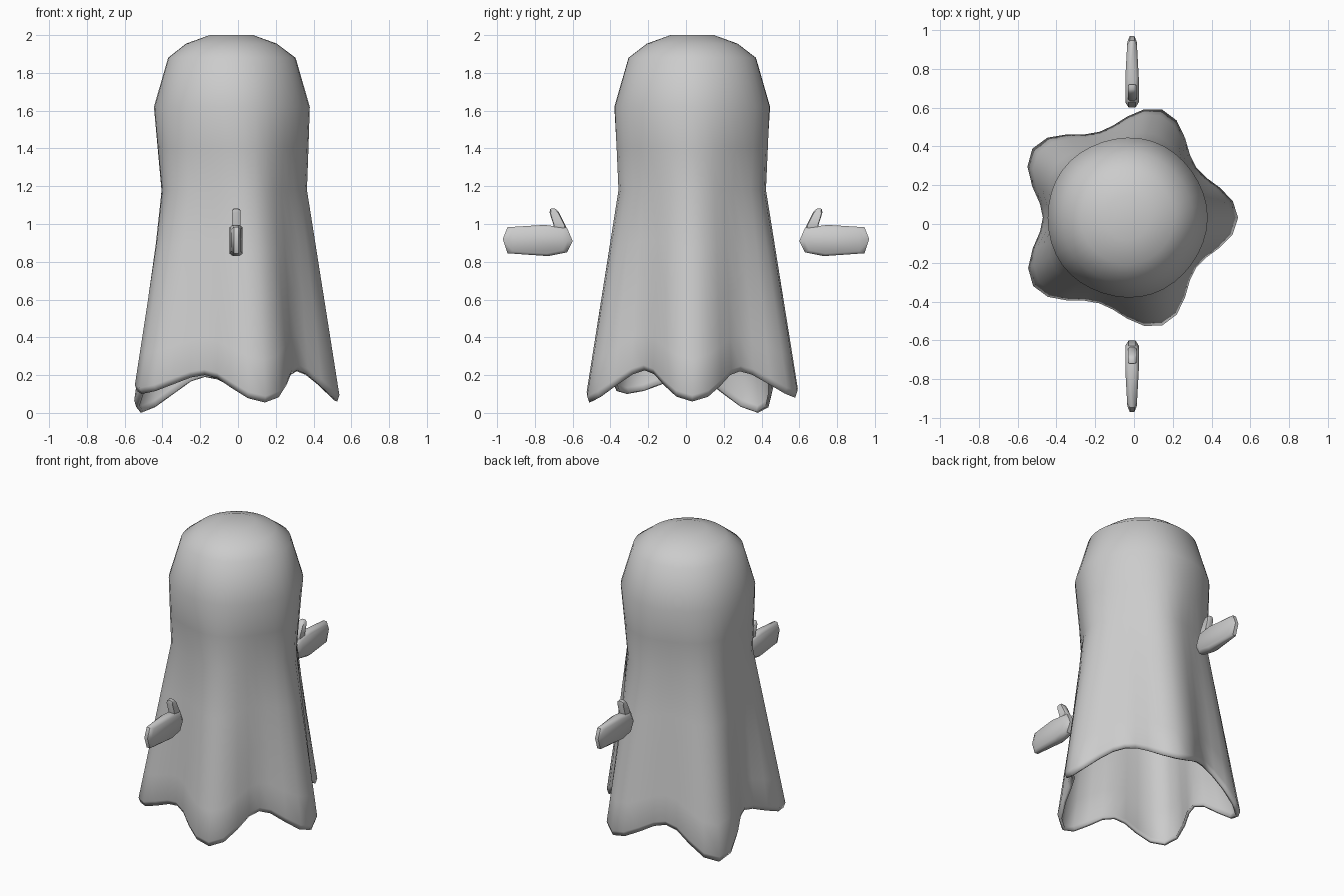
import bpy, bmesh, math

if "Cube" in bpy.data.objects:
    bpy.data.objects.remove(bpy.data.objects["Cube"])

CX, CY = -0.035, 0.033
N = 40
# five hem points: height and reach, starting at +x
TIP_Z = [0.06, 0.08, 0.0, 0.10, 0.055]
TIP_R = [0.572, 0.585, 0.605, 0.60, 0.585]
VALLEY_Z = [0.22, 0.19, 0.20, 0.20, 0.225]
VALLEY_R = [0.44, 0.465, 0.435, 0.465, 0.44]


def make_object(name, bm):
    bmesh.ops.recalc_face_normals(bm, faces=bm.faces)
    me = bpy.data.meshes.new(name)
    bm.to_mesh(me)
    bm.free()
    ob = bpy.data.objects.new(name, me)
    bpy.context.collection.objects.link(ob)
    return ob


def smooth(ob, angle):
    bpy.ops.object.select_all(action='DESELECT')
    ob.select_set(True)
    bpy.context.view_layer.objects.active = ob
    bpy.ops.object.shade_smooth_by_angle(angle=math.radians(angle))


def hem(a):
    """Fold weight (1 at a point, 0 in a valley), reach and height of the hem."""
    u = a / math.radians(72)
    tip = int(round(u)) % 5
    valley = int(math.floor(u)) % 5
    w = (0.5 + 0.5 * math.cos(5 * a)) ** 1.1
    r = VALLEY_R[valley] + (TIP_R[tip] - VALLEY_R[valley]) * w
    z = VALLEY_Z[valley] + (TIP_Z[tip] - VALLEY_Z[valley]) * w
    return w, r, z


# draped sheet: (height, valley radius, ridge radius), then a scalloped hem
bm = bmesh.new()
profile = [(2.0, 0.115, 0.115), (1.955, 0.24, 0.24), (1.88, 0.335, 0.34),
           (1.62, 0.41, 0.415), (1.40, 0.39, 0.408), (1.18, 0.37, 0.40)]
rings = []
for z, r0, r1 in profile:
    ring = []
    for i in range(N):
        a = 2 * math.pi * i / N
        r = r0 + (r1 - r0) * hem(a)[0]
        ring.append(bm.verts.new((CX + r * math.cos(a), CY + r * math.sin(a), z)))
    rings.append(ring)
for f in (0.28, 0.55, 0.8, 0.97, 1.0):
    ring = []
    for i in range(N):
        a = 2 * math.pi * i / N
        w, r, z = hem(a)
        top = 0.37 + 0.03 * w
        rr = top + (r - top) * min(1, f * 1.03) - (0.012 if f == 1 else 0)
        ring.append(bm.verts.new((CX + rr * math.cos(a), CY + rr * math.sin(a),
                                  1.18 + (z - 1.18) * f)))
    rings.append(ring)
for upper, lower in zip(rings, rings[1:]):
    for i in range(N):
        j = (i + 1) % N
        bm.faces.new((upper[i], lower[i], lower[j], upper[j]))
bm.faces.new(rings[0])
sheet = make_object("sheet_body", bm)
cloth = sheet.modifiers.new("cloth_thickness", 'SOLIDIFY')
cloth.thickness = 0.018
cloth.offset = -1
smooth(sheet, 60)


def slab(bm, outline, cx, half, shrink):
    """Flat rounded piece: outline in (y, z), with smaller side faces."""
    my = sum(p[0] for p in outline) / len(outline)
    mz = sum(p[1] for p in outline) / len(outline)
    loops = []
    for dx, s in ((-half, shrink), (-half * 0.5, 1), (half * 0.5, 1), (half, shrink)):
        loops.append([bm.verts.new((cx + dx, my + (y - my) * s, mz + (z - mz) * s))
                      for y, z in outline])
    n = len(outline)
    for p, q in zip(loops, loops[1:]):
        for i in range(n):
            bm.faces.new((p[i], p[(i + 1) % n], q[(i + 1) % n], q[i]))
    bm.faces.new(loops[0])
    bm.faces.new(loops[-1])


# floating mitten hands, mirrored front and back
PALM = [(0.60, 0.91), (0.63, 0.98), (0.75, 0.995), (0.945, 0.983), (0.97, 0.92),
        (0.945, 0.845), (0.73, 0.83), (0.63, 0.85)]
THUMB = [(0.64, 0.955), (0.635, 0.985), (0.675, 1.065), (0.695, 1.083),
         (0.72, 1.08), (0.722, 1.06), (0.70, 0.99), (0.70, 0.955)]
for name, s in (("front_hand", -1), ("back_hand", 1)):
    bm = bmesh.new()
    slab(bm, [(s * y, z) for y, z in PALM], -0.01, 0.035, 0.84)
    slab(bm, [(s * y, z) for y, z in THUMB], -0.01, 0.022, 0.85)
    # thin the fingertips
    for v in bm.verts:
        k = 1 - 0.35 * max(0, (abs(v.co.y) - 0.75) / 0.22)
        v.co.x = -0.01 + (v.co.x + 0.01) * k
    smooth(make_object(name, bm), 50)
